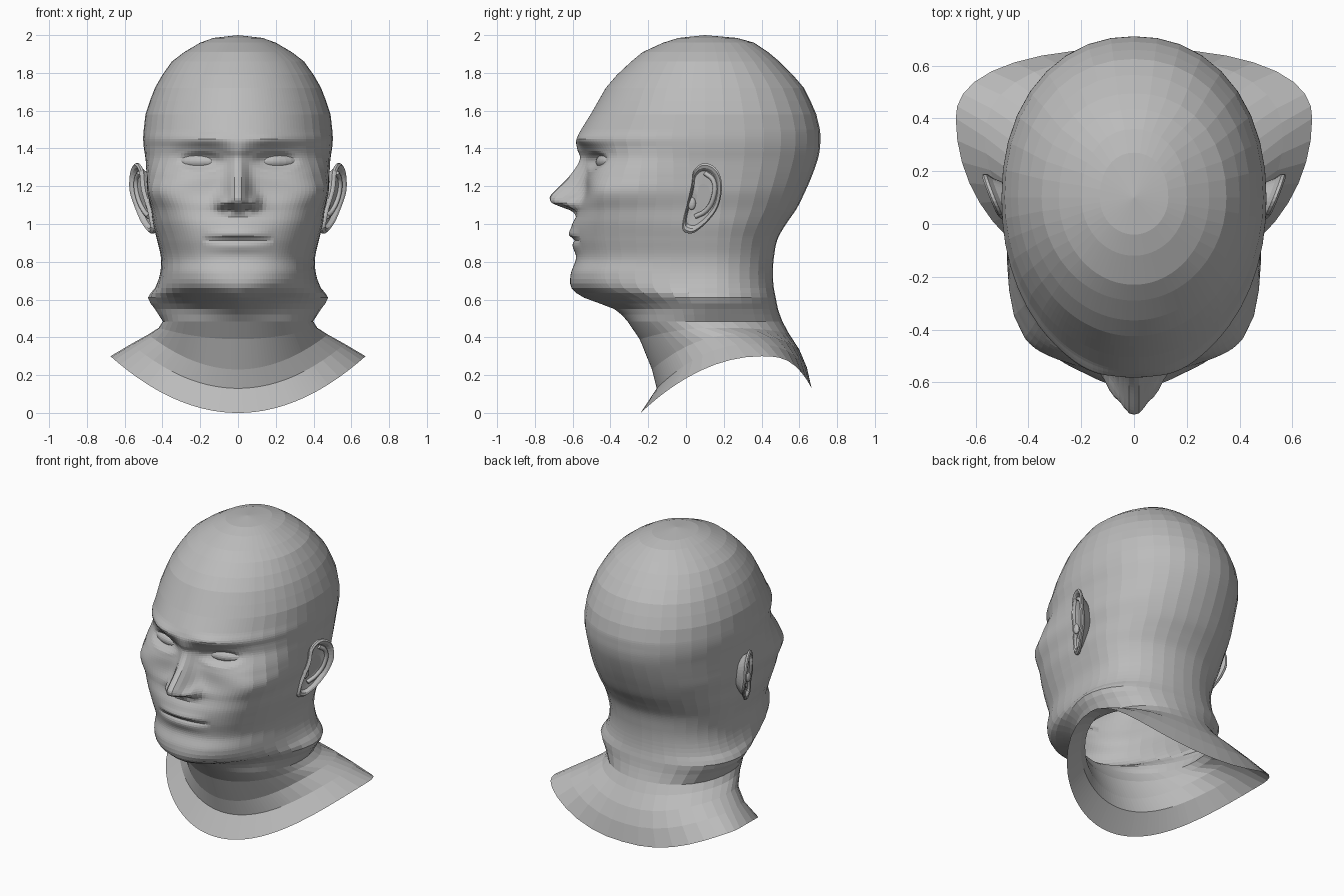
import bpy, bmesh, math
from math import sin, cos, radians, exp
from mathutils import Vector

cube = bpy.data.objects.get("Cube")
if cube:
    bpy.data.objects.remove(cube, do_unlink=True)

clay = bpy.data.materials.new("clay_grey")
clay.use_nodes = True
clay.diffuse_color = (0.5, 0.5, 0.5, 1)
clay.node_tree.nodes["Principled BSDF"].inputs["Base Color"].default_value = (0.5, 0.5, 0.5, 1)


def finish(name, bm):
    bmesh.ops.recalc_face_normals(bm, faces=bm.faces)
    mesh = bpy.data.meshes.new(name)
    bm.to_mesh(mesh)
    bm.free()
    mesh.materials.append(clay)
    obj = bpy.data.objects.new(name, mesh)
    bpy.context.collection.objects.link(obj)
    return obj


def bridge(bm, a, b):
    for i in range(len(a)):
        j = (i + 1) % len(a)
        bm.faces.new((a[i], a[j], b[j], b[i]))


def lookup(table, z):
    """Smooth interpolation in a table sorted by falling z."""
    if z >= table[0][0]:
        return table[0][1:]
    if z <= table[-1][0]:
        return table[-1][1:]
    i = next(k for k in range(len(table) - 1) if z >= table[k + 1][0])
    a, b, c, d = (table[min(max(k, 0), len(table) - 1)] for k in range(i - 1, i + 3))
    h = c[0] - b[0]
    t = (z - b[0]) / h
    out = []
    for k in range(1, len(b)):
        m0 = (c[k] - a[k]) / (c[0] - a[0]) * h
        m1 = (d[k] - b[k]) / (d[0] - b[0]) * h
        out.append(b[k] + t * m0 + t * t * (3 * (c[k] - b[k]) - 2 * m0 - m1)
                   + t ** 3 * (2 * (b[k] - c[k]) + m0 + m1))
    return out


def bump(x, z, cx, cz, sx, sz):
    return exp(-((x - cx) / sx) ** 2 - ((z - cz) / sz) ** 2)


# Head sections: z, front y, back y, half width, front squareness
HEAD = [
    (1.985, -.04, .27, .13, 2), (1.96, -.12, .36, .2, 2), (1.91, -.23, .435, .285, 2),
    (1.86, -.29, .495, .35, 2), (1.79, -.365, .565, .4, 2), (1.72, -.425, .625, .44, 2),
    (1.65, -.465, .66, .467, 2), (1.58, -.505, .69, .49, 2), (1.5, -.555, .709, .499, 2),
    (1.45, -.575, .711, .502, 2.1), (1.4, -.56, .709, .498, 2.15), (1.34, -.535, .697, .489, 2.5),
    (1.25, -.522, .665, .484, 3.5), (1.17, -.52, .63, .48, 4.6), (1.08, -.545, .585, .46, 3.6),
    (1.0, -.573, .53, .45, 3), (.92, -.583, .485, .43, 2.7), (.82, -.58, .465, .408, 2.5),
    (.735, -.61, .46, .413, 2.4), (.66, -.605, .465, .44, 2), (.61, -.54, .475, .477, 1.5),
    (.55, -.38, .487, .44, 1.6), (.485, -.31, .51, .398, 2),
]
# Nose: z, height above the face, half width
NOSE = [(1.46, 0, .06), (1.39, .022, .055), (1.35, .03, .045), (1.26, .09, .047),
        (1.155, .19, .06), (1.115, .175, .072), (1.09, .11, .075), (1.07, .045, .075), (1.04, 0, .07)]
# Column angles, dense over the face and coarse behind
half = [i * 2.25 for i in range(21)] + [52.5 + i * 7.5 for i in range(6)]
half += [100 + i * 10 for i in range(9)]
angles = [radians(a) for a in half + [-a for a in half[-2:0:-1]]]


def section(zf, zs, zb, yf, yc, yb, w, nf, nb):
    """Closed section; front, side and back may sit at different heights."""
    pts = []
    for a in angles:
        s, c = sin(a), cos(a)
        n, depth, zend, p = (nf, yc - yf, zf, 2) if c > 0 else (nb, yb - yc, zb, 3)
        r = (abs(s) ** n + abs(c) ** n) ** (-1 / n)
        pts.append(Vector((w * r * s, yc - depth * r * c, zs + (zend - zs) * abs(r * c) ** p)))
    return pts


def sculpt(x, z):
    """Forward relief of the face at a height and distance from the middle."""
    x = abs(x)
    height, width = lookup(NOSE, z)
    out = height / (1 + (x / width) ** 3)
    out += .04 * bump(x, z, .085, 1.115, .03, .035)          # nose wings
    out -= .02 * bump(x, z, .045, 1.08, .022, .018)          # nostrils
    out -= .06 * bump(x, z, .2, 1.34, .14, .058)             # eye sockets
    e = math.hypot((x - .2) / .095, (z - 1.33) / .04)
    out += .006 * exp(-((e - 1.35) / .35) ** 2)              # eyelids
    out += .015 * bump(x, z, .17, 1.45, .11, .03)            # brows
    out += .03 * bump(x, z, 0, .98, .16, .1)                 # muzzle
    lip = max(0, 1 - (x / .185) ** 2)
    out += .013 * lip * exp(-((z - .945) / .025) ** 2)       # upper lip
    out += .008 * lip * exp(-((z - .875) / .028) ** 2)       # lower lip
    out -= .017 * lip ** .5 * exp(-((z - .916) / .014) ** 2)  # mouth line
    return out


# Head and neck as one open shell
levels = [row[0] for row in HEAD[:8]] + [1.5 - i * .0125 for i in range(62)]
levels += [.71, .685, .66, .635, .61, .58, .55, .52, .485]
rings = []
for z in levels:
    yf, yb, w, nf = lookup(HEAD, z)
    ring = section(z, z, z, yf, .1, yb, w, nf, 2.15)
    if .72 < z < 1.56:
        for p, a in zip(ring, angles):
            if cos(a) > .3:
                p.y -= sculpt(p.x, z) * min(1, (cos(a) - .3) / .3)
    rings.append(ring)
# Neck base flaring out to the collar rim
rings.append(section(.39, .45, .42, -.245, .15, .545, .42, 2, 2.1))
rings.append(section(.23, .415, .335, -.18, .26, .6, .475, 2, 2.15))
rings.append(section(.13, .365, .24, -.155, .33, .64, .565, 2, 2.25))
rings.append(section(0, .3, .13, -.24, .4, .665, .675, 2, 2.3))

bm = bmesh.new()
loops = [[bm.verts.new(p) for p in ring] for ring in rings]
for upper, lower in zip(loops, loops[1:]):
    bridge(bm, upper, lower)
crown = bm.verts.new((0, .1, 2))
for i, v in enumerate(loops[0]):
    bm.faces.new((crown, v, loops[0][(i + 1) % len(angles)]))
finish("head_and_neck", bm)


# Ears
EAR = [(.03, 1.21), (.04, 1.28), (.085, 1.32), (.14, 1.31), (.18, 1.26), (.19, 1.18), (.17, 1.09),
       (.13, 1.03), (.08, .98), (.03, .95), (-.015, .965), (-.015, 1.02), (.005, 1.1)]
FOLD = [(.1, 1.27), (.145, 1.23), (.145, 1.14), (.105, 1.07), (.05, 1.04)]


def smooth_loop(points, steps=3):
    pts = [Vector(p) for p in points]
    n, out = len(pts), []
    for i in range(n):
        a, b, c, d = (pts[(i + k) % n] for k in (-1, 0, 1, 2))
        for s in range(steps):
            t = s / steps
            out.append(b + (c - a) * t / 2 + (2 * a - 5 * b + 4 * c - d) * t * t / 2
                       + (3 * b - a - 3 * c + d) * t ** 3 / 2)
    return out


def ear_point(side, y, z, lift):
    return Vector((side * (lookup(HEAD, z)[2] + .4 * y + lift), y, z))


def ellipsoid(name, center, radii, turn=0):
    bm = bmesh.new()
    bmesh.ops.create_uvsphere(bm, u_segments=20, v_segments=12, radius=1)
    obj = finish(name, bm)
    obj.location, obj.scale, obj.rotation_euler.z = center, radii, turn


outline = smooth_loop(EAR)
middle = Vector((.085, 1.14))
LAYERS = [(.55, -.08), (.85, -.015), (1, 0), (1, .012), (.94, .02),
          (.86, .014), (.78, -.005), (.4, -.012)]
for side, label in ((1, "left"), (-1, "right")):
    bm = bmesh.new()
    loops = []
    for scale, lift in LAYERS:
        flat = [middle + (p - middle) * scale for p in outline]
        loops.append([bm.verts.new(ear_point(side, p.x, p.y, lift)) for p in flat])
    for a, b in zip(loops, loops[1:]):
        bridge(bm, a, b)
    bm.faces.new(loops[0])
    bm.faces.new(loops[-1])
    finish(label + "_ear", bm)

    # Inner fold of the ear
    curve = bpy.data.curves.new(label + "_ear_fold", "CURVE")
    curve.dimensions = "3D"
    curve.bevel_depth, curve.bevel_resolution, curve.use_fill_caps = .013, 2, True
    curve.resolution_u = 4
    spline = curve.splines.new("BEZIER")
    spline.bezier_points.add(len(FOLD) - 1)
    for bp, (y, z) in zip(spline.bezier_points, FOLD):
        bp.co = ear_point(side, y, z, -.002)
        bp.handle_left_type = bp.handle_right_type = "AUTO"
    curve.materials.append(clay)
    bpy.context.collection.objects.link(bpy.data.objects.new(label + "_ear_fold", curve))
    ellipsoid(label + "_ear_flap", ear_point(side, .03, 1.11, -.003), (.015, .022, .035))

    # Eyeballs
    ellipsoid(label + "_eye", (side * .205, -.418, 1.33), (.118, .052, .042), side * radians(17))
